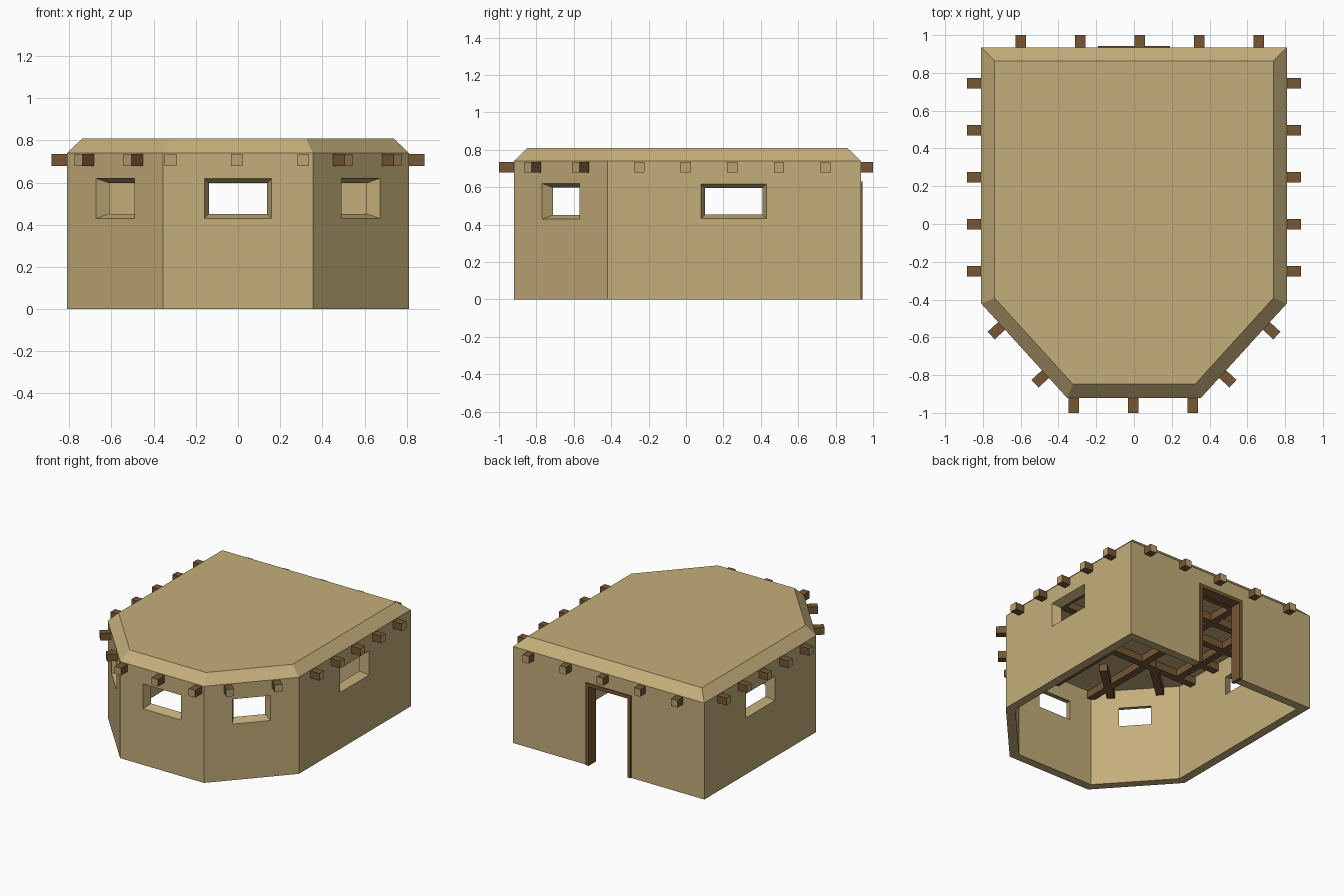
import bpy, bmesh, math
from mathutils import Vector

if "Cube" in bpy.data.objects:
    bpy.data.objects.remove(bpy.data.objects["Cube"])

def material(name, rgb):
    m = bpy.data.materials.new(name)
    m.diffuse_color = (*rgb, 1)
    m.use_nodes = True
    m.node_tree.nodes["Principled BSDF"].inputs["Base Color"].default_value = m.diffuse_color
    return m

CLAY = material("tan clay", (0.55, 0.42, 0.195))
WOOD = material("brown wood", (0.18, 0.095, 0.035))
END = material("light end grain", (0.50, 0.36, 0.17))

# Footprint, counter-clockwise from the back right corner
PLAN = [(0.81, 0.935), (-0.81, 0.935), (-0.81, -0.42),
        (-0.355, -0.92), (0.355, -0.92), (0.81, -0.42)]

def inset(pts, d):
    """Move every edge of a convex polygon inward by d."""
    out = []
    for i, p in enumerate(pts):
        p, a, b = Vector(p), Vector(pts[i - 1]), Vector(pts[(i + 1) % len(pts)])
        e1, e2 = (p - a).normalized(), (b - p).normalized()
        n1, n2 = Vector((-e1.y, e1.x)), Vector((-e2.y, e2.x))
        out.append(p + (n1 + n2) * d / (1 + n1.dot(n2)))
    return out

def finish(name, bm, mats):
    bmesh.ops.recalc_face_normals(bm, faces=bm.faces)
    me = bpy.data.meshes.new(name)
    bm.to_mesh(me)
    bm.free()
    for m in mats:
        me.materials.append(m)
    ob = bpy.data.objects.new(name, me)
    bpy.context.collection.objects.link(ob)
    return ob

def block(name, at, out, near, far, mats, end_index=0):
    """Tapered box along direction 'out'; near and far are (distance, width, height)."""
    n = Vector((out[0], out[1], 0)).normalized()
    u, at = Vector((-n.y, n.x, 0)), Vector(at)
    bm = bmesh.new()
    rings = []
    for d, w, h in (near, far):
        rings.append([bm.verts.new(at + n * d + u * w / 2 * s + Vector((0, 0, h / 2 * t)))
                      for s, t in ((-1, -1), (1, -1), (1, 1), (-1, 1))])
    a, b = rings
    bm.faces.new(a)
    bm.faces.new(b).material_index = end_index
    for i in range(4):
        j = (i + 1) % 4
        bm.faces.new((a[i], a[j], b[j], b[i]))
    return finish(name, bm, mats)

# Hollow shell: outer wall, chamfered roof, inner wall, ceiling, open below
T = 0.065
bm = bmesh.new()
profile = [(T, 0.74), (T, 0), (0, 0), (0, 0.74), (0.072, 0.81)]
rings = [[bm.verts.new((p.x, p.y, z)) for p in inset(PLAN, d)] for d, z in profile]
for a, b in zip(rings, rings[1:]):
    for i in range(6):
        j = (i + 1) % 6
        bm.faces.new((a[i], a[j], b[j], b[i]))
bm.faces.new(rings[0])
bm.faces.new(rings[-1])
shell = finish("bunker_shell", bm, [CLAY])

# Openings: splayed windows and the back doorway
def window_cutter(at, out, w, h):
    k = 0.022 / T  # splay per side and unit of depth
    size = lambda d: (d, w + 2 * k * d, h + 2 * k * d)
    return block("window_cutter", at, out, size(-0.12), size(0.03), [CLAY])

cutters = [window_cutter((0, -0.92, 0.525), (0, -1), 0.32, 0.19),
           block("door_cutter", (0, 0.935, 0.265), (0, 1), (-0.15, 0.38, 0.73),
                 (0.05, 0.38, 0.73), [CLAY])]
for s in (1, -1):
    cutters.append(window_cutter((s * 0.81, 0.255, 0.525), (s, 0), 0.35, 0.185))
    cutters.append(window_cutter((s * 0.5825, -0.67, 0.525), (s * 0.5, -0.455), 0.27, 0.19))
for c in cutters:
    c.hide_render = True
    mod = shell.modifiers.new("opening", 'BOOLEAN')
    mod.operation, mod.solver, mod.object = 'DIFFERENCE', 'EXACT', c
graph = bpy.context.evaluated_depsgraph_get()
shell.data = bpy.data.meshes.new_from_object(shell.evaluated_get(graph))
shell.modifiers.clear()
for c in cutters:
    bpy.data.objects.remove(c)

# Roof beams poking through the walls, with light outer ends
B, Z = 0.055, 0.707

def beam(name, x, y, out, inside, reach):
    block(name, (x, y, Z), out, (-inside, B, B), (reach, B, B), [WOOD, END], 1)

for i in range(5):
    y = -0.25 + 0.249 * i
    for s in (1, -1):
        beam("cross_beam", s * 0.81, y, (s, 0), 0.81, 0.075)
    beam("back_beam", -0.6 + 0.315 * i, 0.935, (0, 1), 1.19, 0.065)
for i in range(3):
    beam("front_beam", -0.32 + 0.315 * i, -0.92, (0, -1), 0.68, 0.08)
for s in (1, -1):
    for t in (0.25, 0.76):
        beam("corner_beam", s * (0.355 + 0.455 * t), -0.92 + 0.5 * t,
             (s * 0.5, -0.455), 0.45, 0.075)

# Wooden door frame
for s in (1, -1):
    block("door_post", (s * 0.178, 0.9, 0.315), (0, 1), (-0.045, 0.026, 0.63),
          (0.043, 0.026, 0.63), [WOOD])
block("door_lintel", (0, 0.9, 0.617), (0, 1), (-0.045, 0.33, 0.026),
      (0.043, 0.33, 0.026), [WOOD])
